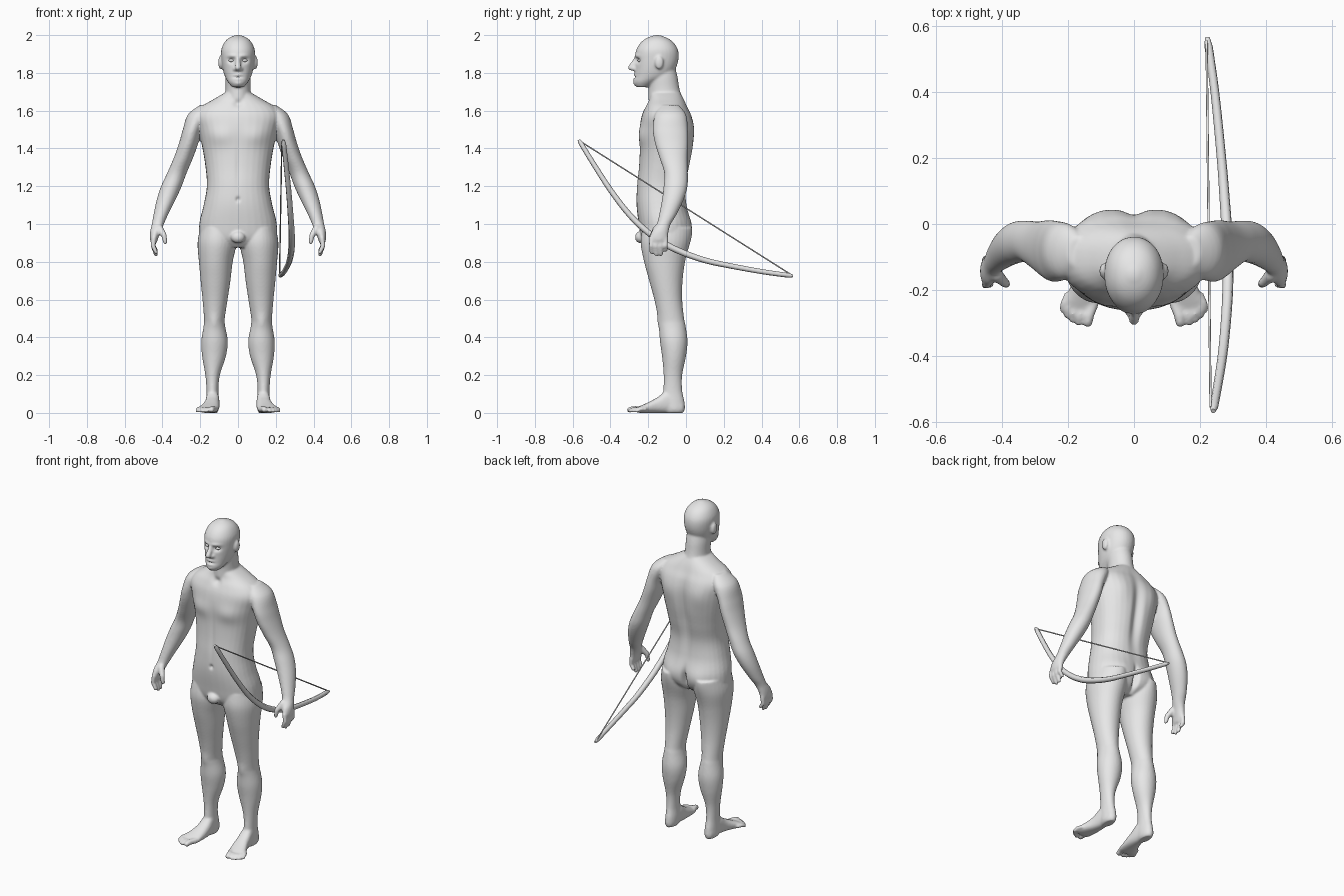
import bpy, bmesh, math
from mathutils import Vector, Matrix

if "Cube" in bpy.data.objects:
    bpy.data.objects.remove(bpy.data.objects["Cube"])

grey = bpy.data.materials.new("clay_grey")
grey.diffuse_color = (0.8, 0.8, 0.8, 1)
grey.use_nodes = True
grey.node_tree.nodes["Principled BSDF"].inputs["Base Color"].default_value = grey.diffuse_color


def spline(rows, steps=5):
    """Catmull-Rom interpolation of number rows."""
    out = []
    for i in range(len(rows) - 1):
        a, b, c, d = (rows[max(i - 1, 0)], rows[i], rows[i + 1], rows[min(i + 2, len(rows) - 1)])
        for s in range(steps):
            t = s / steps
            out.append([0.5 * (2 * q + (r - p) * t + (2 * p - 5 * q + 4 * r - u) * t * t
                               + (3 * q - p - 3 * r + u) * t ** 3) for p, q, r, u in zip(a, b, c, d)])
    return out + [list(rows[-1])]


def loft(bm, rows, power=2.0, along_y=False, side=1):
    """Closed skin over rows of (height, u_min, u_max, v_min, v_max)."""
    rings, n = [], 32
    for h, u0, u1, v0, v1 in spline(rows):
        ring = []
        for k in range(n):
            c, s = math.cos(2 * math.pi * k / n), math.sin(2 * math.pi * k / n)
            u = (u0 + u1) / 2 + (u1 - u0) / 2 * math.copysign(abs(c) ** (2 / power), c)
            v = (v0 + v1) / 2 + (v1 - v0) / 2 * math.copysign(abs(s) ** (2 / power), s)
            ring.append(bm.verts.new((u * side, h, v) if along_y else (u * side, v, h)))
        rings.append(ring)
    for r0, r1 in zip(rings, rings[1:]):
        for k in range(n):
            bm.faces.new((r0[k], r0[(k + 1) % n], r1[(k + 1) % n], r1[k]))
    bm.faces.new(rings[0])
    bm.faces.new(rings[-1])


def ball(bm, centre, size):
    m = Matrix.Translation(centre) @ Matrix.Diagonal((*size, 1))
    bmesh.ops.create_uvsphere(bm, u_segments=20, v_segments=12, radius=1, matrix=m)


def chain(bm, points, radii, side=1):
    """Rounded tapered segments through the points."""
    pts = [Vector((p[0] * side, p[1], p[2])) for p in points]
    for p, r in zip(pts, radii):
        ball(bm, p, (r, r, r))
    for a, b, r0, r1 in zip(pts, pts[1:], radii, radii[1:]):
        d = b - a
        m = Matrix.Translation((a + b) / 2) @ d.to_track_quat('Z', 'Y').to_matrix().to_4x4()
        bmesh.ops.create_cone(bm, cap_ends=True, segments=16, radius1=r0, radius2=r1,
                              depth=d.length, matrix=m)


def sym(rows):
    return [(z, -w, w, a, b) for z, w, a, b in rows]


def add_object(name, mesh):
    ob = bpy.data.objects.new(name, mesh)
    bpy.context.collection.objects.link(ob)
    return ob


def baked(ob):
    """Replace an object by its evaluated mesh."""
    mesh = bpy.data.meshes.new_from_object(ob.evaluated_get(bpy.context.evaluated_depsgraph_get()))
    name = ob.name
    bpy.data.objects.remove(ob)
    mesh.materials.clear()
    mesh.materials.append(grey)
    mesh.polygons.foreach_set("use_smooth", [True] * len(mesh.polygons))
    return add_object(name, mesh)


bm = bmesh.new()
# torso and neck
loft(bm, sym([(.875, .1, -.2, -.04), (.92, .195, -.235, .01), (1.0, .205, -.25, .025),
              (1.1, .182, -.262, .005), (1.2, .165, -.26, 0), (1.3, .172, -.25, .02),
              (1.4, .188, -.245, .038), (1.5, .21, -.245, .042), (1.57, .225, -.235, .03),
              (1.62, .195, -.215, .008), (1.66, .13, -.195, -.01), (1.695, .07, -.19, -.03)]), 2.3)
loft(bm, sym([(1.58, .078, -.2, -.01), (1.66, .07, -.2, -.02), (1.72, .066, -.198, -.035),
              (1.78, .066, -.2, -.045), (1.84, .06, -.19, -.06)]))
# head, ears, nose
loft(bm, sym([(1.724, .03, -.262, -.2), (1.75, .052, -.276, -.15), (1.78, .069, -.273, -.085),
              (1.82, .081, -.27, -.056), (1.87, .088, -.27, -.04), (1.92, .089, -.264, -.042),
              (1.96, .073, -.24, -.065), (1.985, .048, -.207, -.1), (2.0, .012, -.165, -.14)]), 2.1)
chain(bm, [(0, -.266, 1.875), (0, -.291, 1.828)], (.011, .016))
# groin
ball(bm, (0, -.24, .93), (.038, .03, .032))

for s in (-1, 1):
    ball(bm, (.092 * s, -.142, 1.855), (.013, .023, .036))
    chain(bm, [(.008, -.275, 1.821), (.014, -.27, 1.821)], (.012, .012), s)
    # arm down to the palm
    loft(bm, [(1.63, .14, .2, -.13, -.04), (1.58, .15, .265, -.165, 0), (1.5, .19, .292, -.175, .01),
              (1.43, .21, .312, -.165, .012), (1.35, .238, .34, -.14, .008), (1.27, .272, .375, -.115, .01),
              (1.2, .298, .407, -.118, .008), (1.13, .33, .43, -.127, -.012), (1.05, .37, .447, -.142, -.05),
              (1.0, .392, .456, -.155, -.08), (.96, .41, .465, -.182, -.092),
              (.92, .424, .466, -.192, -.098), (.9, .43, .46, -.18, -.11)], side=s)
    # fingers and thumb
    for i, tip in enumerate((.85, .837, .84, .862)):
        y = -.182 + .025 * i
        chain(bm, [(.445, y, .925), (.45, y - .002, .885), (.434, y, tip)], (.0135, .0125, .0105), s)
    chain(bm, [(.415, -.155, .975), (.392, -.178, .94), (.385, -.182, .902)], (.02, .015, .011), s)
    # leg
    loft(bm, [(.98, .02, .2, -.23, .02), (.9, .008, .214, -.24, .018), (.8, .028, .207, -.222, -.005),
              (.7, .04, .198, -.195, -.018), (.6, .055, .188, -.168, -.02), (.5, .07, .18, -.147, -.01),
              (.46, .068, .182, -.143, -.002), (.38, .054, .194, -.138, .008), (.3, .064, .19, -.127, 0),
              (.2, .096, .173, -.118, -.02), (.12, .104, .167, -.12, -.02), (.06, .1, .168, -.13, -.008),
              (.02, .102, .168, -.12, -.006), (0, .11, .16, -.11, -.015)], side=s)
    # foot and toes
    loft(bm, [(-.02, .11, .16, 0, .06), (-.09, .1, .168, 0, .12), (-.15, .098, .178, 0, .083),
              (-.2, .1, .197, 0, .056), (-.24, .106, .215, 0, .038), (-.265, .115, .21, .003, .027)],
         2.4, True, s)
    for i, (tx, ty) in enumerate(((.14, -.298), (.168, -.3), (.187, -.29), (.203, -.277), (.216, -.26))):
        r = .016 if i == 0 else .0105
        chain(bm, [(.122 + .02 * i, -.24 + .006 * i, .02), (tx - .003, ty + .02, .021), (tx, ty, r)],
              (r, r, r * .95), s)
bmesh.ops.recalc_face_normals(bm, faces=bm.faces)
mesh = bpy.data.meshes.new("body")
bm.to_mesh(mesh)
bm.free()

# fuse all parts into one smooth skin
body = add_object("body", mesh)
fuse = body.modifiers.new("fuse", 'REMESH')
fuse.mode = 'VOXEL'
fuse.voxel_size = 0.0062
soften = body.modifiers.new("soften", 'SMOOTH')
soften.factor = 0.5
soften.iterations = 5
body = baked(body)

# mirrored sculpting dabs: centre, radii, push along y
dabs = [((.034, -.265, 1.866), (.02, .05, .014), .017),      # eye socket
        ((.032, -.265, 1.89), (.026, .05, .009), -.006),     # brow
        ((0, -.275, 1.789), (.02, .04, .007), -.006),        # upper lip
        ((0, -.275, 1.778), (.024, .04, .005), .008),        # mouth line
        ((0, -.275, 1.767), (.018, .04, .007), -.005),       # lower lip
        ((0, -.275, 1.742), (.022, .04, .014), -.005),       # chin
        ((.1, -.24, 1.465), (.07, .08, .05), -.012),         # chest
        ((0, -.21, 1.635), (.022, .05, .018), .012),         # throat notch
        ((0, -.25, 1.3), (.012, .06, .13), .005),            # belly line
        ((0, -.26, 1.13), (.01, .04, .012), .012),           # navel
        ((0, .03, 1.36), (.03, .07, .2), -.024),             # spine
        ((.11, .03, 1.5), (.06, .06, .08), .01),             # shoulder blade
        ((.095, .02, .97), (.065, .07, .065), .014),         # buttock
        ((0, .01, .95), (.014, .09, .06), -.035),            # cleft
        ((.125, -.14, .485), (.03, .04, .035), -.006)]       # knee
for v in body.data.vertices:
    x, y, z = abs(v.co.x), v.co.y, v.co.z
    for c, r, push in dabs:
        if abs(z - c[2]) < 2.6 * r[2] and x < c[0] + 2.6 * r[0]:
            q = ((x - c[0]) / r[0]) ** 2 + ((y - c[1]) / r[1]) ** 2 + ((z - c[2]) / r[2]) ** 2
            v.co.y += push * math.exp(-q)
    v.co.z = max(v.co.z, 0)

# eyes
for s, label in ((-1, "right_eye"), (1, "left_eye")):
    eb = bmesh.new()
    ball(eb, (.034 * s, -.243, 1.866), (.016, .013, .009))
    em = bpy.data.meshes.new(label)
    eb.to_mesh(em)
    eb.free()
    baked(add_object(label, em))


def rod(name, points, radius, scales):
    cu = bpy.data.curves.new(name, 'CURVE')
    cu.dimensions = '3D'
    cu.bevel_depth = radius
    cu.bevel_resolution = 2
    cu.use_fill_caps = True
    sp = cu.splines.new('POLY')
    sp.points.add(len(points) - 1)
    for p, co, k in zip(sp.points, points, scales):
        p.co = (*co, 1)
        p.radius = k
    ob = baked(add_object(name, cu))
    bpy.context.view_layer.objects.active = ob
    ob.select_set(True)
    bpy.ops.object.shade_smooth_by_angle(angle=math.radians(50))
    ob.select_set(False)


# bow and string
path = spline([(.24, -.567, 1.445), (.252, -.5, 1.335), (.268, -.4, 1.18), (.278, -.3, 1.05),
               (.284, -.2, .955), (.284, -.1, .888), (.28, 0, .842), (.273, .1, .808),
               (.265, .2, .785), (.245, .4, .748), (.222, .566, .725)], 4)
n = len(path) - 1
rod("bow", path, .0165, [.45 if i in (0, n) else 1.05 - .3 * abs(2 * i / n - 1) for i in range(n + 1)])
rod("bow_string", [(.232, -.555, 1.435), (.22, .555, .733)], .0035, (1, 1))
